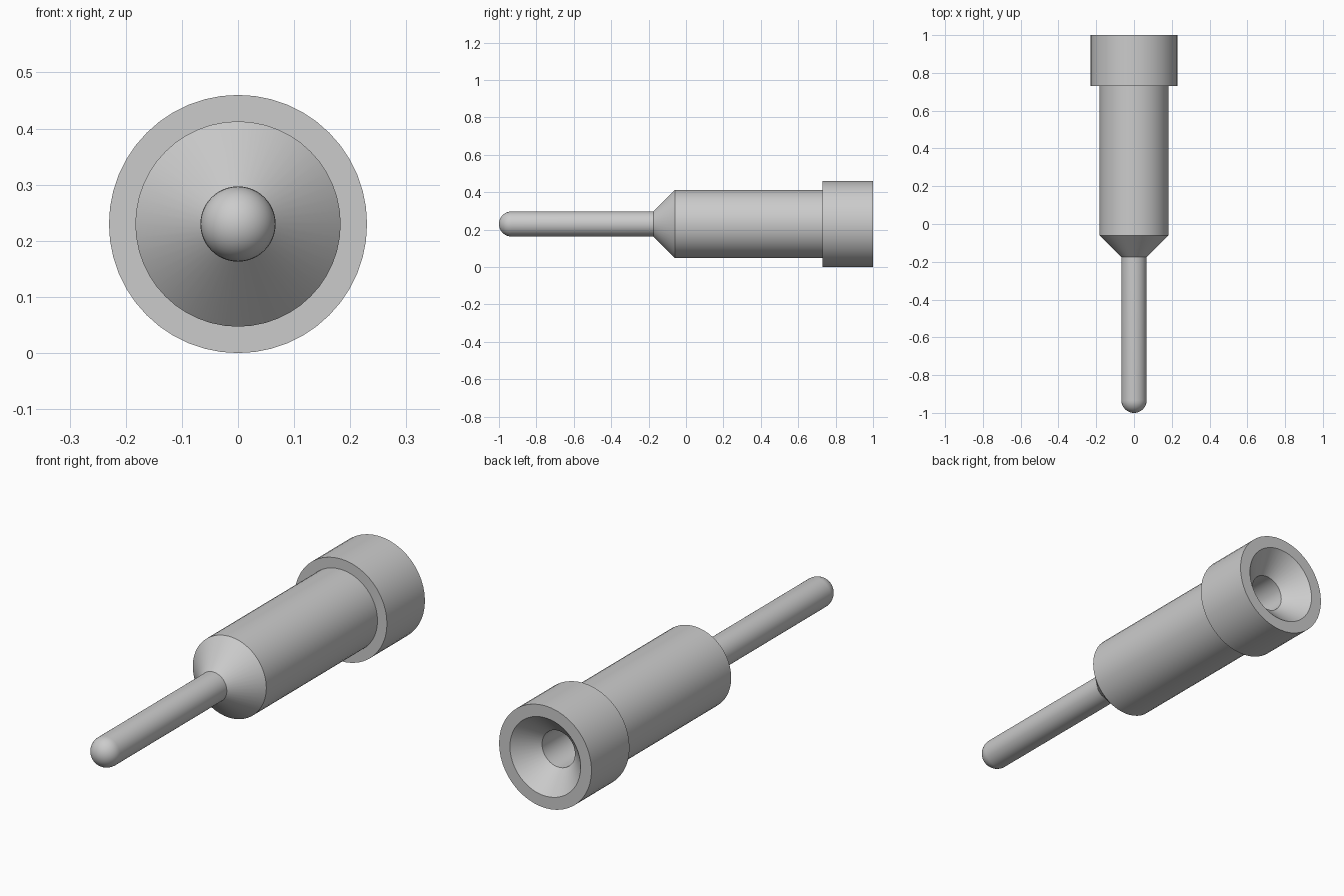
import bpy, bmesh, math
from mathutils import Matrix, Vector

default = bpy.data.objects.get("Cube")
if default:
    bpy.data.objects.remove(default, do_unlink=True)

SEGMENTS = 48
AXIS_HEIGHT = 0.23
PIN_R, BARREL_R, COLLAR_R = 0.067, 0.183, 0.23
SOCKET_R, BORE_R = 0.176, 0.082

metal = bpy.data.materials.new("grey metal")
metal.use_nodes = True
grey = (0.6, 0.6, 0.6, 1)
metal.diffuse_color = grey
metal.node_tree.nodes["Principled BSDF"].inputs["Base Color"].default_value = grey


def lathe(name, profile):
    """Turn a closed (radius, y) profile around the lengthwise axis."""
    bm = bmesh.new()
    verts = [bm.verts.new((r, y, 0)) for r, y in profile]
    edges = [bm.edges.new(pair) for pair in zip(verts, verts[1:])]
    bmesh.ops.spin(bm, geom=verts + edges, cent=(0, 0, 0), axis=(0, 1, 0),
                   angle=math.tau, steps=SEGMENTS, use_merge=False)
    bmesh.ops.remove_doubles(bm, verts=bm.verts, dist=1e-4)
    bmesh.ops.recalc_face_normals(bm, faces=bm.faces)
    mesh = bpy.data.meshes.new(name)
    bm.to_mesh(mesh)
    bm.free()
    mesh.materials.append(metal)
    obj = bpy.data.objects.new(name, mesh)
    obj.location.z = AXIS_HEIGHT
    bpy.context.collection.objects.link(obj)
    bpy.ops.object.select_all(action="DESELECT")
    obj.select_set(True)
    bpy.context.view_layer.objects.active = obj
    bpy.ops.object.shade_smooth_by_angle(angle=math.radians(30))
    return obj


# Rounded nose of the pin
steps = 10
nose = [(PIN_R * math.sin(a), -1 + PIN_R * (1 - math.cos(a)))
        for a in (math.pi / 2 * i / steps for i in range(steps + 1))]

# Pin shank, tapered shoulder, barrel and collar
outside = [(PIN_R, -0.175), (BARREL_R, -0.06), (BARREL_R, 0.73),
           (COLLAR_R, 0.73), (COLLAR_R, 1)]

# Countersunk socket and blind bore in the rear
socket = [(SOCKET_R, 1), (BORE_R, 0.906), (BORE_R, 0.1), (0, 0.1)]

lathe("contact_pin", nose + outside + socket)
